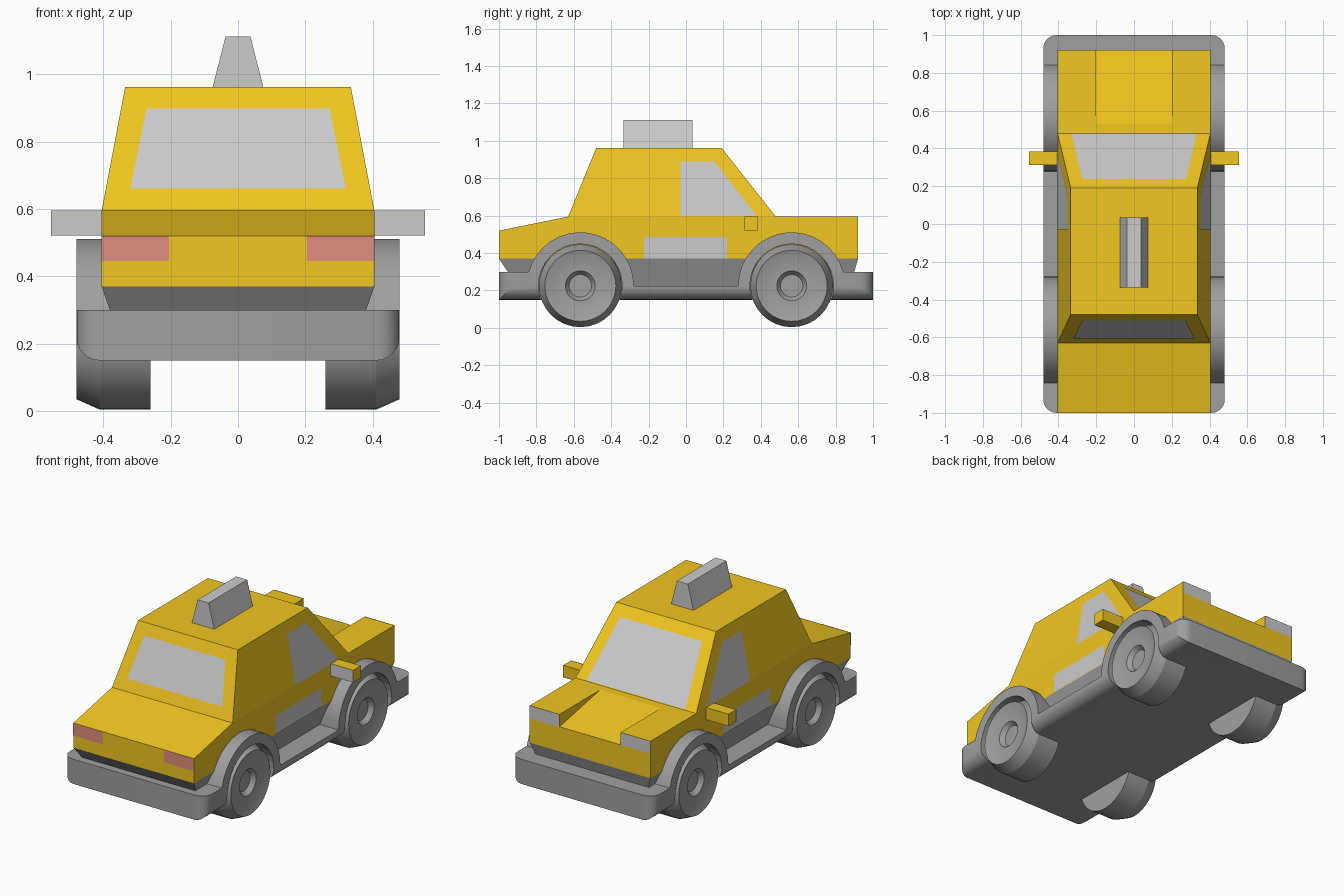
import bpy, bmesh
from math import sin, cos, radians, tau, asin
from mathutils import Vector

if "Cube" in bpy.data.objects:
    bpy.data.objects.remove(bpy.data.objects["Cube"])


def material(name, rgb):
    m = bpy.data.materials.new(name)
    m.diffuse_color = (*rgb, 1)
    m.use_nodes = True
    m.node_tree.nodes["Principled BSDF"].inputs["Base Color"].default_value = m.diffuse_color
    return m


YELLOW = material("yellow_paint", (0.88, 0.57, 0.015))
RED = material("red_lens", (0.75, 0.27, 0.2))
PALE = material("pale_grey", (0.55, 0.55, 0.55))
DARK = material("mid_grey", (0.35, 0.35, 0.35))


def finish(bm, name, mat=None, smooth=False):
    mesh = bpy.data.meshes.new(name)
    bm.to_mesh(mesh)
    bm.free()
    ob = bpy.data.objects.new(name, mesh)
    bpy.context.collection.objects.link(ob)
    if mat:
        mesh.materials.append(mat)
    if smooth:
        bpy.ops.object.select_all(action='DESELECT')
        ob.select_set(True)
        bpy.context.view_layer.objects.active = ob
        bpy.ops.object.shade_smooth_by_angle(angle=radians(20))
    return ob


def prism(profile, half_width):
    """Extrude a (y, z) side profile across x."""
    bm = bmesh.new()
    face = bm.faces.new([bm.verts.new((-half_width, y, z)) for y, z in profile])
    out = bmesh.ops.extrude_face_region(bm, geom=[face])
    verts = [v for v in out["geom"] if isinstance(v, bmesh.types.BMVert)]
    bmesh.ops.translate(bm, vec=(2 * half_width, 0, 0), verts=verts)
    bmesh.ops.recalc_face_normals(bm, faces=bm.faces)
    return bm


def frustum(name, low, high, mat):
    """Tapered box; low and high are (z, x0, x1, y0, y1)."""
    bm = bmesh.new()
    rings = [[bm.verts.new(p) for p in ((x0, y0, z), (x1, y0, z), (x1, y1, z), (x0, y1, z))]
             for z, x0, x1, y0, y1 in (low, high)]
    for ring in rings:
        bm.faces.new(ring)
    for i in range(4):
        j = (i + 1) % 4
        bm.faces.new((rings[0][i], rings[0][j], rings[1][j], rings[1][i]))
    bmesh.ops.recalc_face_normals(bm, faces=bm.faces)
    return finish(bm, name, mat)


def panel(name, points, outward, mat):
    """Thin flat overlay lying just above a surface."""
    bm = bmesh.new()
    out = Vector(outward)
    face = bm.faces.new([bm.verts.new(Vector(p) + out.normalized() * 0.003) for p in points])
    face.normal_update()
    if face.normal.dot(out) < 0:
        face.normal_flip()
    return finish(bm, name, mat)


def lathe(name, profile, side, y, z, mat=None, smooth=False):
    """Spin an (x, radius) profile about an axle along x."""
    bm = bmesh.new()
    vs = [bm.verts.new((side * x, y, z + r)) for x, r in profile]
    es = [bm.edges.new(pair) for pair in zip(vs, vs[1:])]
    bmesh.ops.spin(bm, geom=vs + es, cent=(0, y, z), axis=(1, 0, 0), angle=tau, steps=32)
    bmesh.ops.remove_doubles(bm, verts=bm.verts, dist=1e-4)
    bmesh.ops.recalc_face_normals(bm, faces=bm.faces)
    return finish(bm, name, mat, smooth)


def cut(ob, cutter):
    cutter.hide_render = True
    cutter.hide_viewport = True
    mod = ob.modifiers.new("cut", 'BOOLEAN')
    mod.operation, mod.solver, mod.object = 'DIFFERENCE', 'EXACT', cutter


AXLE_Y, AXLE_Z, ARCH = 0.565, 0.225, 0.286

# Chassis with bumpers, sills and wheel arches
a = asin(0.075 / ARCH)


def arc(yc, start, end, n=16):
    return [(yc + ARCH * cos(start + (end - start) * i / n),
             AXLE_Z + ARCH * sin(start + (end - start) * i / n)) for i in range(n + 1)]


profile = ([(-1, 0.15), (-1, 0.30)] + arc(-AXLE_Y, tau / 2 - a, 0)
           + arc(AXLE_Y, tau / 2, a) + [(1, 0.30), (1, 0.15)])
bm = prism(profile, 0.48)
corners = [e for e in bm.edges if all(abs(v.co.y) > 0.99 for v in e.verts)
           and abs(e.verts[0].co.x - e.verts[1].co.x) < 1e-4]
bmesh.ops.bevel(bm, geom=corners, offset=0.07, segments=6, profile=0.5, affect='EDGES')
chassis = finish(bm, "chassis", DARK, True)

# Wheels and their wells
tyre = [(0.26, 0), (0.26, 0.221), (0.41, 0.221), (0.48, 0.19), (0.462, 0.13),
        (0.462, 0.08), (0.435, 0.06), (0.435, 0)]
well = [(0.255, 0), (0.255, 0.224), (0.6, 0.224), (0.6, 0)]
for side, s in (("left", -1), ("right", 1)):
    for end, y in (("front", -AXLE_Y), ("back", AXLE_Y)):
        cut(chassis, lathe(f"{end}_{side}_well_cutter", well, s, y, AXLE_Z))
        lathe(f"{end}_{side}_wheel", tyre, s, y, AXLE_Z, DARK, True)

# Tapered underbody
frustum("underbody", (0.20, -0.345, 0.345, -0.885, 0.87),
        (0.37, -0.405, 0.405, -1, 0.92), DARK)

# Lower body with a sunken sloping panel between the lamps
body = finish(prism([(-1, 0.37), (-1, 0.52), (-0.63, 0.595), (0.92, 0.595), (0.92, 0.37)],
                    0.405), "lower_body", YELLOW)
wedge = prism([(0.53, 0.595), (1.05, 0.495), (1.05, 0.7), (0.53, 0.7)], 0.205)
cut(body, finish(wedge, "panel_cutter", YELLOW))

# Cabin and roof sign
frustum("cabin", (0.595, -0.405, 0.405, -0.63, 0.48),
        (0.963, -0.335, 0.335, -0.48, 0.19), YELLOW)
frustum("roof_sign", (0.963, -0.075, 0.075, -0.335, 0.035),
        (1.112, -0.037, 0.037, -0.335, 0.035), PALE)


# End windows on the sloping cabin faces
def slope(z, low, high):
    return low + (high - low) * (z - 0.595) / 0.368


for name, y0, y1, z0, z1, w0, w1, normal in (
        ("front_window", -0.63, -0.48, 0.66, 0.897, 0.32, 0.272, (0, -0.368, 0.15)),
        ("back_window", 0.48, 0.19, 0.598, 0.905, 0.332, 0.275, (0, 0.368, 0.29))):
    a0, a1 = slope(z0, y0, y1), slope(z1, y0, y1)
    panel(name, [(-w0, a0, z0), (w0, a0, z0), (w1, a1, z1), (-w1, a1, z1)], normal, PALE)

# Side windows, door stripes, lamps and mirrors
for side, s in (("left", -1), ("right", 1)):
    panel(side + "_window", [(s * slope(z, 0.405, 0.335), y, z) for y, z in
                             ((-0.03, 0.597), (0.38, 0.597), (0.15, 0.89), (-0.03, 0.89))],
          (s * 0.368, 0, 0.07), PALE)
    panel(side + "_door_stripe", [(s * 0.405, y, z) for y, z in
                                  ((-0.225, 0.37), (0.22, 0.37), (0.22, 0.485), (-0.225, 0.485))],
          (s, 0, 0), PALE)
    for name, y, z0, z1, mat in (("red_lamp", -1, 0.445, 0.52, RED),
                                 ("white_lamp", 0.92, 0.52, 0.595, PALE)):
        panel(f"{side}_{name}", [(s * x, y, z) for x, z in
                                 ((0.205, z0), (0.405, z0), (0.405, z1), (0.205, z1))],
              (0, y, 0), mat)
    x0, x1 = sorted((s * 0.38, s * 0.555))
    frustum(side + "_mirror", (0.522, x0, x1, 0.312, 0.385),
            (0.595, x0, x1, 0.312, 0.385), YELLOW)
    panel(side + "_mirror_glass", [(x0, 0.312, 0.522), (x1, 0.312, 0.522),
                                   (x1, 0.312, 0.595), (x0, 0.312, 0.595)], (0, -1, 0), PALE)
